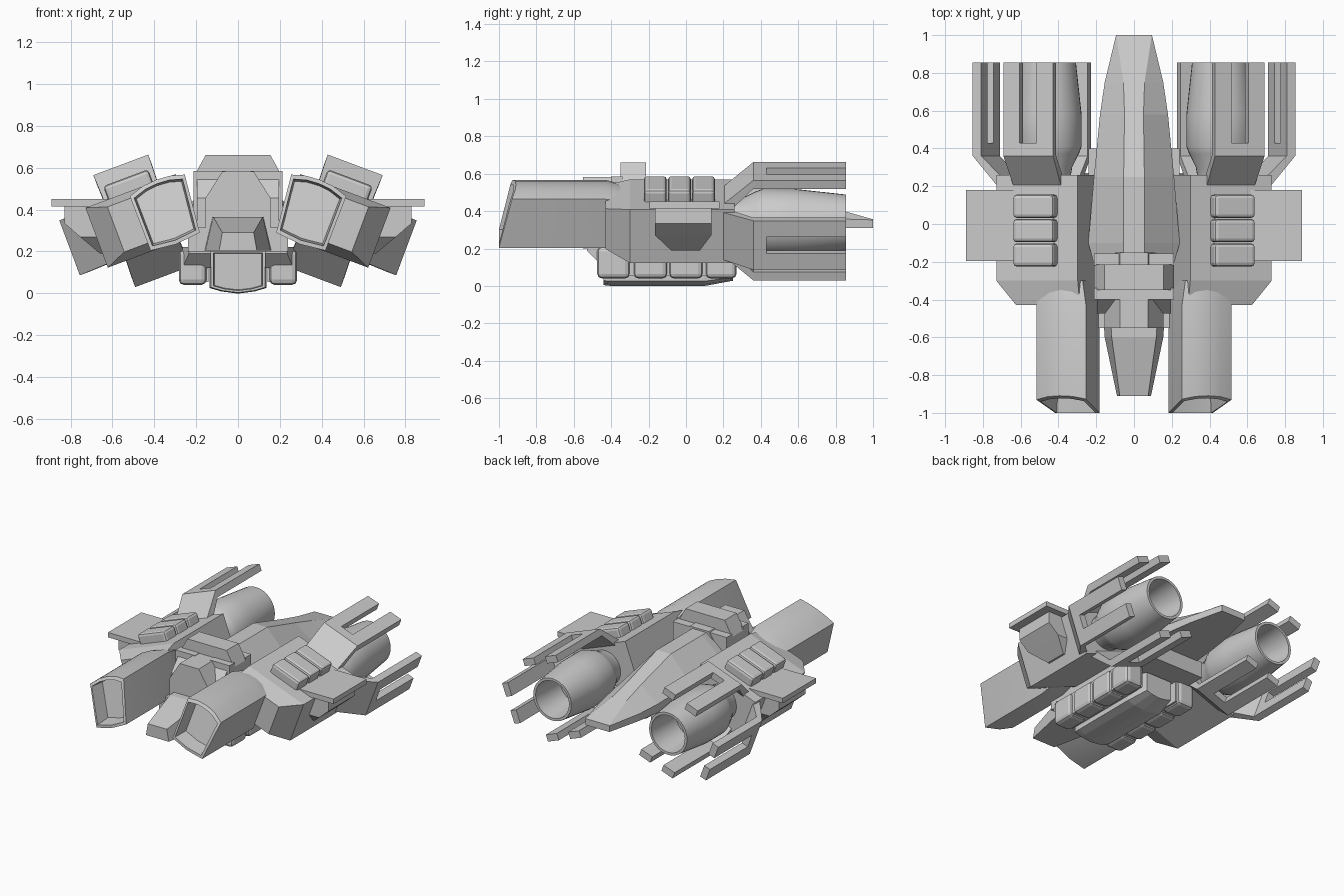
import bpy, bmesh, math
from mathutils import Matrix, Vector

cube = bpy.data.objects.get("Cube")
if cube:
    bpy.data.objects.remove(cube)

grey = bpy.data.materials.new("hull_grey")
grey.use_nodes = True
grey.diffuse_color = (0.6, 0.6, 0.6, 1)
grey.node_tree.nodes["Principled BSDF"].inputs["Base Color"].default_value = (0.6, 0.6, 0.6, 1)

# Nacelle frame: rolled outwards around its long axis
NACELLE = Matrix.Translation((0.46, 0, 0.346)) @ Matrix.Rotation(math.radians(20.5), 4, 'Y')
IDENT = Matrix.Identity(4)


def loft(name, rings, frame=IDENT, mirror=False, bevel=0, smooth=False):
    """Skin a list of point rings, cap both ends, optionally mirror left to right."""
    bm = bmesh.new()
    rows = [[bm.verts.new(frame @ Vector(p)) for p in ring] for ring in rings]
    n = len(rows[0])
    for a, b in zip(rows, rows[1:]):
        for i in range(n):
            j = (i + 1) % n
            bm.faces.new((a[i], a[j], b[j], b[i]))
    bm.faces.new(rows[0])
    bm.faces.new(rows[-1])
    bmesh.ops.recalc_face_normals(bm, faces=bm.faces)
    mesh = bpy.data.meshes.new(name)
    bm.to_mesh(mesh)
    bm.free()
    mesh.materials.append(grey)
    ob = bpy.data.objects.new(name, mesh)
    bpy.context.collection.objects.link(ob)
    if smooth:
        bpy.ops.object.select_all(action='DESELECT')
        ob.select_set(True)
        bpy.context.view_layer.objects.active = ob
        bpy.ops.object.shade_smooth_by_angle(angle=math.radians(30))
    if bevel:
        mod = ob.modifiers.new("Bevel", 'BEVEL')
        mod.width, mod.segments = bevel, 2
    if mirror:
        ob.modifiers.new("Mirror", 'MIRROR')
    return ob


def rect(y, x0, x1, z0, z1):
    return [(x0, y, z0), (x1, y, z0), (x1, y, z1), (x0, y, z1)]


def box(name, x0, x1, y0, y1, z0, z1, **kw):
    return loft(name, [rect(y0, x0, x1, z0, z1), rect(y1, x0, x1, z0, z1)], **kw)


def sym(y, half):
    """Symmetric section from its right half, listed from bottom to top."""
    return [(x, y, z) for x, z in half] + [(-x, y, z) for x, z in reversed(half)]


def hull(y, w, side, ridge, top):
    return sym(y, [(w, 0.31), (w, side), (ridge, top)])


side_kw = dict(frame=NACELLE, mirror=True)

# Nacelle body with chamfered front
loft("nacelle_body", [rect(-0.43, -0.23, 0.13, -0.11, 0.12),
                      rect(-0.3, -0.23, 0.23, -0.1525, 0.1525),
                      rect(0.26, -0.23, 0.23, -0.1525, 0.1525)], **side_kw)

# Air intake with curved roof, raked mouth and recessed duct
outline = [(-0.24, -0.15), (-0.115, -0.162), (0.01, -0.148), (0.012, 0.13),
           (-0.06, 0.153), (-0.13, 0.16), (-0.2, 0.155), (-0.27, 0.135)]


def intake_ring(scale, y=None, offset=0.0):
    ring = []
    for u, v in outline:
        u, v = -0.125 + (u + 0.125) * scale, v * scale
        ring.append((u, y if y is not None else -1 + max(0, v - 0.03) * 0.7 + offset, v))
    return ring


loft("air_intake", [intake_ring(0.8, -0.3), intake_ring(1, -0.43), intake_ring(1),
                    intake_ring(0.88), intake_ring(0.82, offset=0.11)],
     smooth=True, **side_kw)

# Launcher pods on the nacelle roof
for i in range(3):
    y = -0.225 + i * 0.129
    box("launcher_pod", -0.115, 0.115, y, y + 0.122, 0.13, 0.22, bevel=0.018, **side_kw)

# Exhaust nozzle, hollow at the back
profile = [(0.24, 0.12), (0.3, 0.13), (0.37, 0.165), (0.41, 0.18), (0.58, 0.18),
           (0.855, 0.15), (0.855, 0.132), (0.6, 0.115)]
turns = [math.tau * i / 32 for i in range(32)]
loft("exhaust_nozzle", [[(r * math.cos(a), y, r * math.sin(a) - 0.008) for a in turns]
                        for y, r in profile], smooth=True, **side_kw)

# Forked brackets above, outside and below each nozzle
for name, angle, h in (("top", 0, 0.1525), ("outer", 90, 0.235), ("bottom", 180, 0.1525)):
    kw = dict(frame=NACELLE @ Matrix.Rotation(math.radians(angle), 4, 'Y'), mirror=True)
    lo, hi = h + 0.085, h + 0.133
    loft(name + "_bracket", [rect(0.2, -0.135, 0.135, h - 0.08, h - 0.005),
                             rect(0.36, -0.14, 0.14, lo, hi),
                             rect(0.43, -0.14, 0.14, lo, hi)], **kw)
    for s in (-1, 1):
        u = sorted((s * 0.048, s * 0.14))
        box(name + "_prong", u[0], u[1], 0.43, 0.855, lo, hi, **kw)

# Side winglet and its tapered strut
box("winglet", 0.6, 0.89, -0.195, 0.18, 0.415, 0.45, mirror=True)


def strut_ring(z, x1, y0, y1):
    return [(0.55, y0, z), (x1, y0, z), (x1, y1, z), (0.55, y1, z)]


loft("winglet_strut", [strut_ring(0.19, 0.66, -0.08, 0.075),
                       strut_ring(0.27, 0.755, -0.165, 0.135),
                       strut_ring(0.335, 0.83, -0.165, 0.135),
                       strut_ring(0.416, 0.83, -0.165, 0.135)], mirror=True)

# Main hull tapering to a wedge tail
loft("main_hull", [hull(-0.2, 0.215, 0.42, 0.055, 0.57), hull(-0.1, 0.242, 0.42, 0.055, 0.57),
                   hull(0.25, 0.212, 0.4, 0.055, 0.57), hull(0.58, 0.18, 0.37, 0.05, 0.475),
                   hull(0.75, 0.155, 0.36, 0.056, 0.427), hull(1, 0.095, 0.353, 0.094, 0.356)])
box("lower_deck", -0.24, 0.24, -0.55, 0.4, 0.2, 0.315)

# Front spine and dorsal housing
spine = [(0.155, 0.2), (0.155, 0.455), (0.075, 0.582)]
loft("front_spine", [sym(-0.55, spine), sym(-0.15, spine)])
dorsal = [(0.213, 0.3), (0.213, 0.555), (0.155, 0.66)]
loft("dorsal_housing", [sym(-0.35, dorsal), sym(-0.215, dorsal)])
box("front_collar", 0.06, 0.213, -0.4, -0.34, 0.3, 0.585, mirror=True)
box("rear_collar", 0.06, 0.213, -0.22, -0.155, 0.3, 0.575, mirror=True)
loft("collar_fairing", [rect(-0.475, 0.075, 0.195, 0.3, 0.455),
                        rect(-0.39, 0.075, 0.195, 0.3, 0.555)], mirror=True)

# Cockpit nose
loft("cockpit", [sym(-0.91, [(0.09, 0.205), (0.075, 0.29)]),
                 sym(-0.6, [(0.155, 0.205), (0.118, 0.365)]),
                 sym(-0.53, [(0.16, 0.205), (0.122, 0.365)])])

# Keel with curved underside and recessed front
keel_half = [(0.01, 0.0), (0.08, 0.009), (0.135, 0.025), (0.135, 0.205)]


def keel(y, s):
    return sym(y, [(x * s, 0.11 + (z - 0.11) * s) for x, z in keel_half])


loft("keel", [keel(-0.40, 0.84), keel(-0.44, 0.87), keel(-0.44, 0.96), keel(-0.4, 1),
              keel(0.1, 1), keel(0.25, 0.75)])

# Belly pods along both sides of the keel
for y0, y1 in ((-0.475, -0.3), (-0.28, -0.1), (-0.09, 0.09), (0.105, 0.27)):
    box("belly_pod", 0.15, 0.283, y0, y1, 0.04, 0.21, bevel=0.025, mirror=True)
box("belly_pod_rail", 0.14, 0.265, -0.45, 0.25, 0.055, 0.21, mirror=True)
loft("chin_fairing", [rect(-0.53, 0.13, 0.235, 0.19, 0.22),
                      rect(-0.46, 0.13, 0.265, 0.12, 0.22)], mirror=True)
